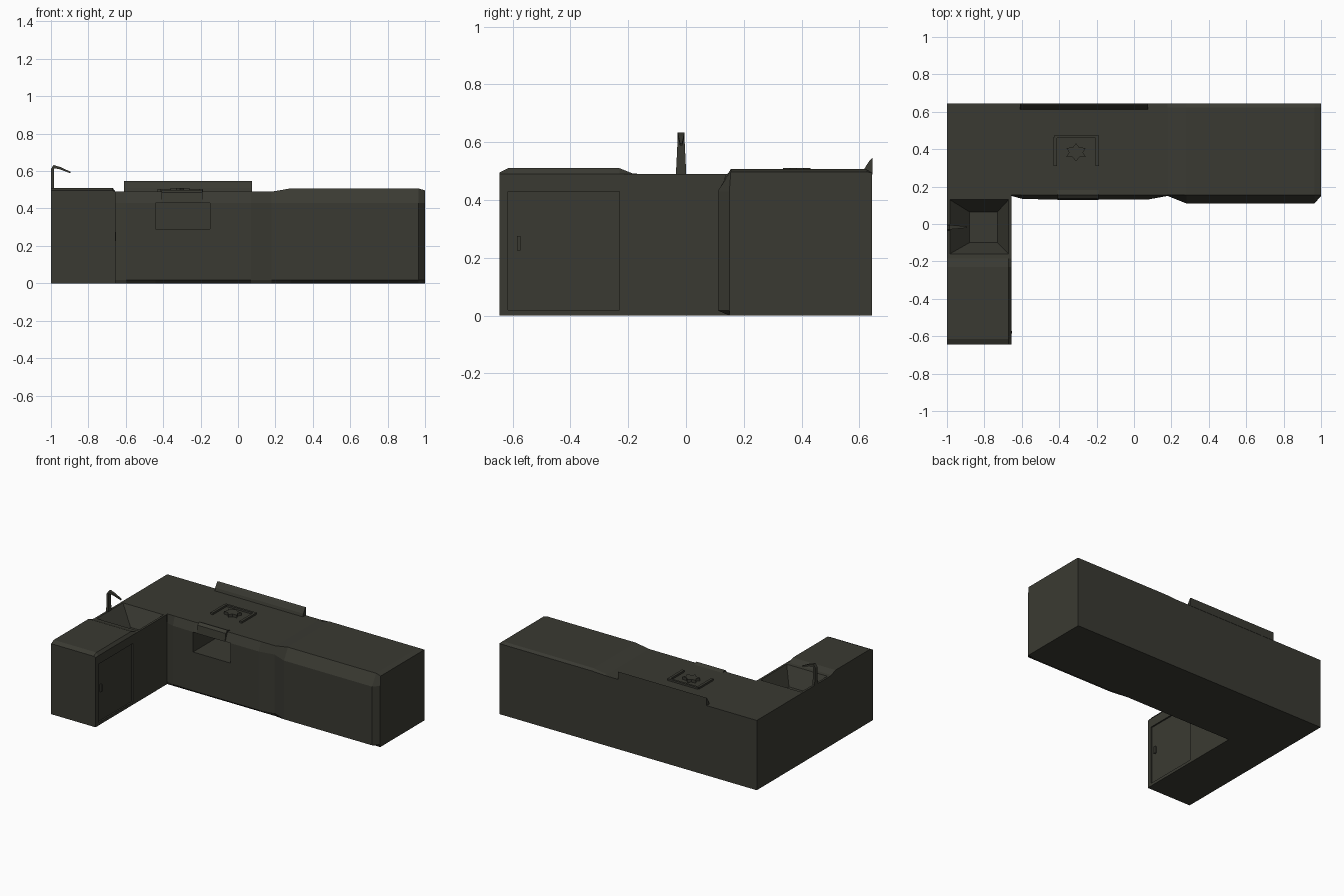
import bpy, bmesh, math

if "Cube" in bpy.data.objects:
    bpy.data.objects.remove(bpy.data.objects["Cube"])

mat = bpy.data.materials.new("dark olive")
mat.diffuse_color = (0.042, 0.042, 0.032, 1)
mat.use_nodes = True
mat.node_tree.nodes["Principled BSDF"].inputs["Base Color"].default_value = mat.diffuse_color


def finish(bm, name):
    bmesh.ops.recalc_face_normals(bm, faces=bm.faces)
    me = bpy.data.meshes.new(name)
    bm.to_mesh(me)
    bm.free()
    me.materials.append(mat)
    ob = bpy.data.objects.new(name, me)
    bpy.context.collection.objects.link(ob)
    return ob


def loft(sections, cap_start=True, cap_end=True):
    """Skin closed cross-sections; returns the bmesh and faces[station][segment]."""
    bm = bmesh.new()
    rings = [[bm.verts.new(p) for p in s] for s in sections]
    n = len(rings[0])
    faces = [[bm.faces.new((a[j], a[(j + 1) % n], b[(j + 1) % n], b[j])) for j in range(n)]
             for a, b in zip(rings, rings[1:])]
    if cap_start:
        bm.faces.new(rings[0])
    if cap_end:
        bm.faces.new(rings[-1][::-1])
    return bm, faces


def pocket(bm, face, move):
    """Replace a face by a recess whose floor corners come from move(co)."""
    rim = list(face.verts)
    bm.faces.remove(face)
    floor = [bm.verts.new(move(v.co)) for v in rim]
    bm.faces.new(floor)
    for i in range(4):
        k = (i + 1) % 4
        bm.faces.new((rim[i], rim[k], floor[k], floor[i]))


def prism(name, pts, lo, hi, axis):
    """Extrude a 2D outline along an axis."""
    def place(p, t):
        c = list(p)
        c.insert(axis, t)
        return tuple(c)
    return finish(loft([[place(p, t) for p in pts] for t in (lo, hi)])[0], name)


def box(name, x0, x1, y0, y1, z0, z1):
    return prism(name, [(x0, y0), (x1, y0), (x1, y1), (x0, y1)], z0, z1, 2)


# Main counter: long run with bulging fronts and an oven niche
B = 0.643
stations = [(-.655, .15, .49), (-.6, .135, .49), (-.44, .13, .49), (-.15, .13, .49), (.07, .13, .49),
            (.18, .15, .49), (.28, .11, .507), (.965, .11, .507), (1, .15, .497)]
bm, f = loft([[(x, B, 0), (x, .15, 0), (x, yf, .018), (x, yf, .29), (x, yf, .43),
               (x, .155, zt), (x, B - .02, zt), (x, B, min(zt, .495))]
              for x, yf, zt in stations], cap_start=False)
pocket(bm, f[2][3], lambda c: (c.x, .48, c.z))
finish(bm, "main_counter")

# Side counter: sink basin, raised front end and recessed door
tops = [(-.645, .495), (-.615, .51), (-.23, .51), (-.185, .492), (-.16, .49),
        (.13, .49), (.15, .49), (B, .49)]
bm, f = loft([[(-1, y, 0), (-.655, y, 0), (-.655, y, .02), (-.655, y, .43), (-.655, y, .49),
               (-.67, y, zt), (-.985, y, zt), (-1, y, zt)] for y, zt in tops])
for j in (1, 2, 3):
    bm.faces.remove(f[6][j])
pocket(bm, f[1][2], lambda c: (c.x - .01, c.y, c.z))
pocket(bm, f[4][5], lambda c: (-.88 if c.x < -.8 else -.73, -.1 if c.y < 0 else .065, .37))
finish(bm, "side_counter_with_sink")

# Door handle and drain
box("door_handle", -.668, -.653, -.585, -.573, .225, .275)
box("sink_drain", -.86, -.84, -.025, -.005, .368, .374)

# Tap: tapered stem, bent spout
path = [(-.992, .485, .018, .008), (-.992, .61, .012, .008), (-.985, .624, .012, .009),
        (-.95, .615, .009, .006), (-.895, .592, .004, .004)]
secs = []
for i, (x, z, w, t) in enumerate(path):
    p, q = path[max(i - 1, 0)], path[min(i + 1, len(path) - 1)]
    a = math.atan2(q[1] - p[1], q[0] - p[0])
    dx, dz = -math.sin(a) * t, math.cos(a) * t
    secs.append([(x + s * dx, -.017 + r * w, z + s * dz)
                 for s, r in ((1, 1), (1, -1), (-1, -1), (-1, 1))])
finish(loft(secs)[0], "tap")

# Backsplash leaning back along the rear edge
prism("backsplash", [(.612, .488), (.645, .488), (.645, .546), (.636, .538), (.618, .51)], -.61, .075, 0)

# Hob: three-sided frame, star burner, front lip
box("hob_frame_back", -.425, -.19, .46, .475, .488, .503)
for side, x in (("left", -.43), ("right", -.205)):
    box("hob_frame_" + side, x, x + .018, .31, .465, .488, .503)
star = []
for k in range(12):
    r = .06 if k % 2 == 0 else .037
    star.append((-.31 + r * math.cos(k * math.pi / 6 + math.pi / 6),
                 .383 + .8 * r * math.sin(k * math.pi / 6 + math.pi / 6)))
prism("star_burner", star, .488, .51, 2)
prism("hob_front_lip", [(.127, .43), (.135, .485), (.155, .5), (.185, .489), (.16, .48)], -.41, -.19, 0)
